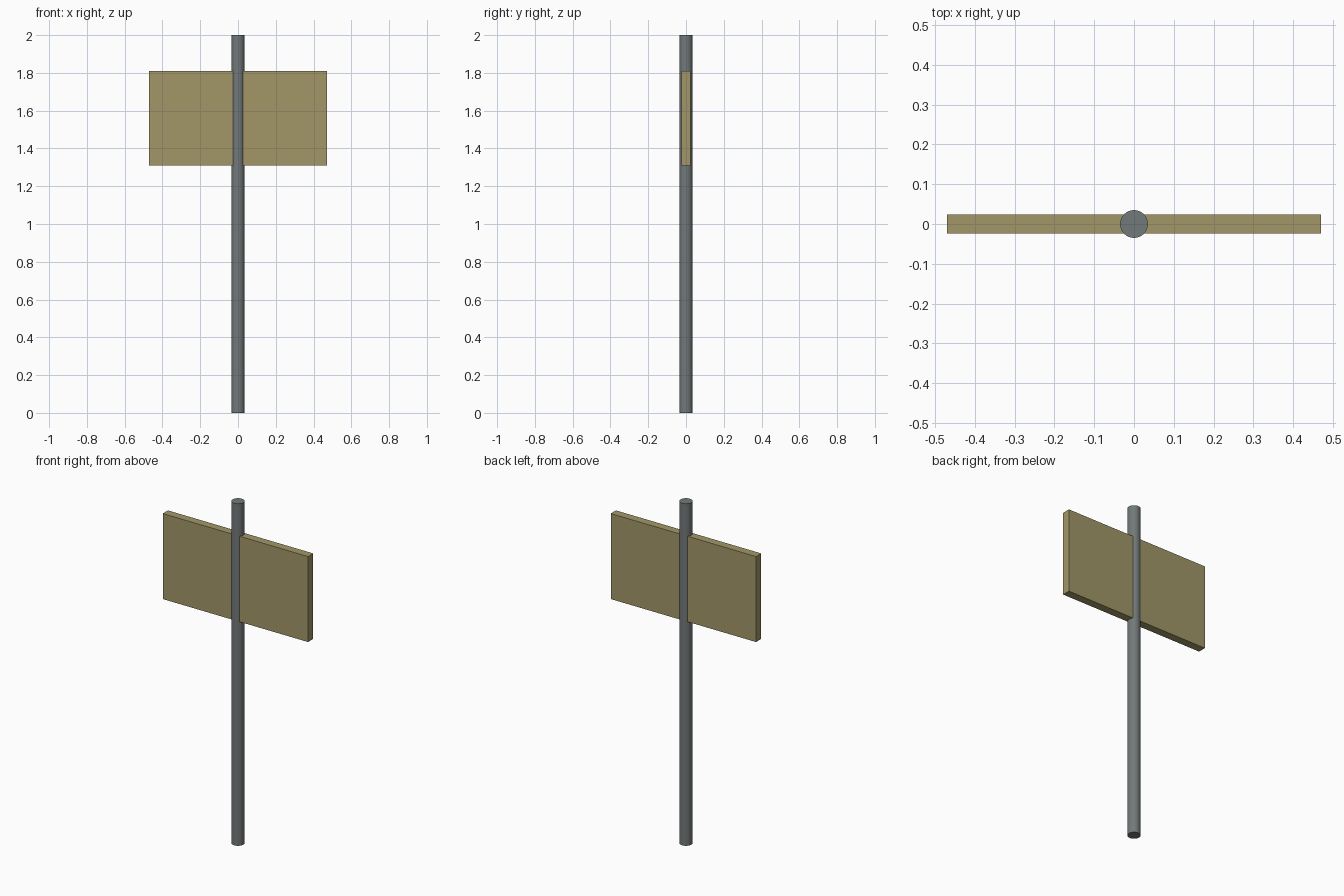
import bpy

if "Cube" in bpy.data.objects:
    bpy.data.objects.remove(bpy.data.objects["Cube"])


def material(name, rgb):
    mat = bpy.data.materials.new(name)
    mat.diffuse_color = (*rgb, 1.0)
    mat.use_nodes = True
    mat.node_tree.nodes["Principled BSDF"].inputs["Base Color"].default_value = mat.diffuse_color
    return mat


# Round post, full height
bpy.ops.mesh.primitive_cylinder_add(vertices=32, radius=0.035, depth=2.0, location=(0, 0, 1.0))
post = bpy.context.object
post.name = "post"
bpy.ops.object.shade_smooth_by_angle()
post.data.materials.append(material("post_metal", (0.17, 0.19, 0.19)))

# Flat sign board, the post passes through its middle
bpy.ops.mesh.primitive_cube_add(size=1, location=(0, 0, 1.56))
board = bpy.context.object
board.name = "sign_board"
board.scale = (0.94, 0.048, 0.50)
bpy.ops.object.transform_apply(location=False, rotation=False, scale=True)
board.data.materials.append(material("board_wood", (0.36, 0.31, 0.14)))
